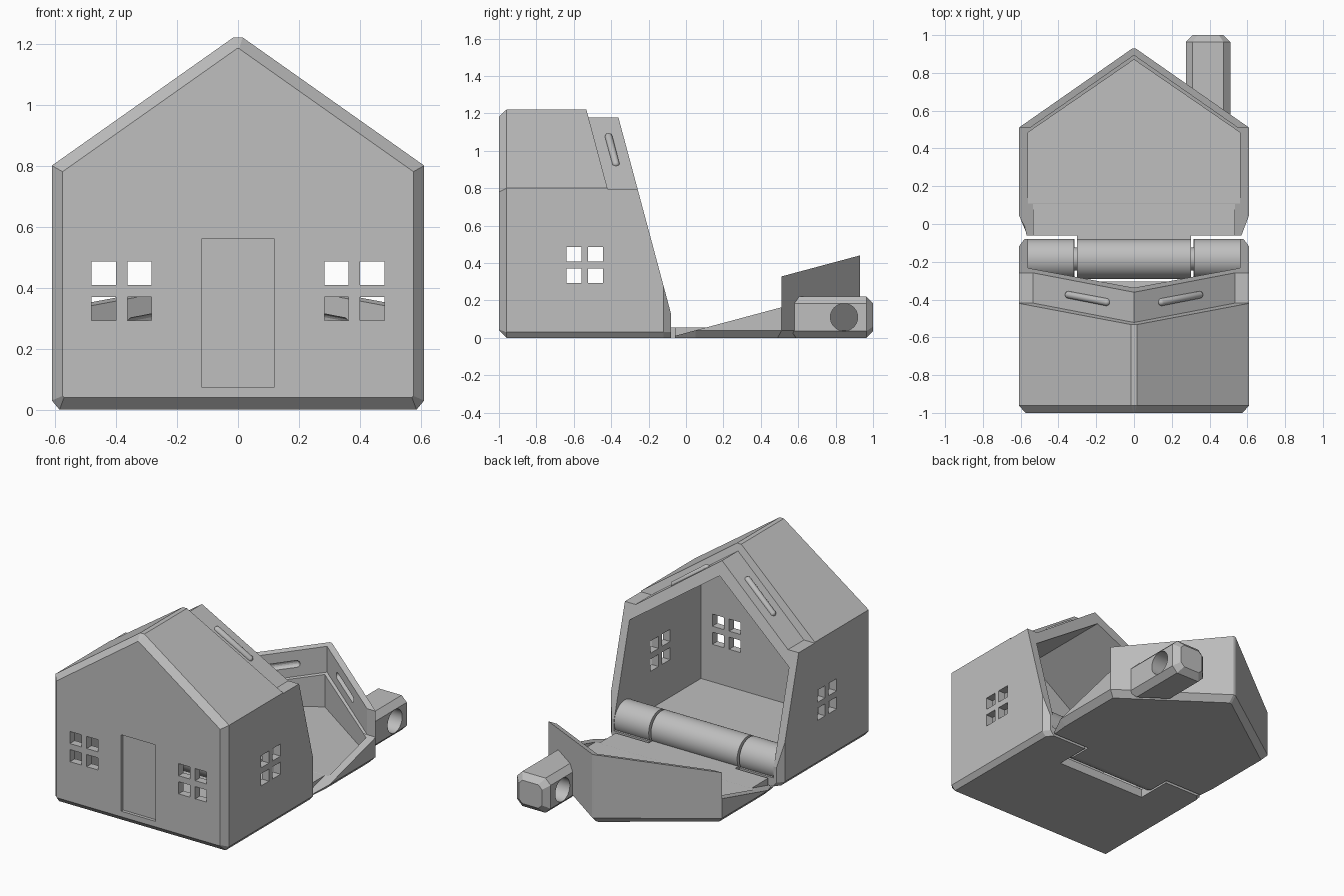
import bpy, bmesh, math
from mathutils import Vector

if "Cube" in bpy.data.objects:
    bpy.data.objects.remove(bpy.data.objects["Cube"])

TILT = math.tan(math.radians(15))   # slant of the seam between house and lid
grey = bpy.data.materials.new("plain grey")
grey.diffuse_color = (0.52, 0.52, 0.52, 1)
grey.use_nodes = True
grey.node_tree.nodes["Principled BSDF"].inputs["Base Color"].default_value = grey.diffuse_color


def finish(name, bm):
    bmesh.ops.recalc_face_normals(bm, faces=bm.faces)
    me = bpy.data.meshes.new(name)
    bm.to_mesh(me)
    bm.free()
    me.materials.append(grey)
    ob = bpy.data.objects.new(name, me)
    bpy.context.collection.objects.link(ob)
    return ob


def loft(name, rings):
    """Closed solid through rings of equal point count."""
    bm = bmesh.new()
    vs = [[bm.verts.new(p) for p in r] for r in rings]
    n = len(rings[0])
    for a, b in zip(vs, vs[1:]):
        for i in range(n):
            j = (i + 1) % n
            bm.faces.new((a[i], a[j], b[j], b[i]))
    bm.faces.new(vs[0])
    bm.faces.new(vs[-1])
    return finish(name, bm)


def along_x(name, yz, x0, x1):
    return loft(name, [[(x, y, z) for y, z in yz] for x in (x0, x1)])


def box(name, x0, x1, y0, y1, z0, z1):
    return along_x(name, [(y0, z0), (y1, z0), (y1, z1), (y0, z1)], x0, x1)


def rod(name, x0, x1, y, z, r, n=48):
    ring = [(y + r * math.cos(2 * math.pi * i / n), z + r * math.sin(2 * math.pi * i / n))
            for i in range(n)]
    return along_x(name, ring, x0, x1)


def capsule(name, p0, p1, r):
    p0, p1 = Vector(p0), Vector(p1)
    axis = (p1 - p0).normalized()
    bm = bmesh.new()
    bmesh.ops.create_uvsphere(bm, u_segments=16, v_segments=10, radius=r)
    rot = axis.to_track_quat('Z', 'Y')
    for v in bm.verts:
        top = v.co.z > 1e-5
        v.co = rot @ v.co + (p1 if top else p0)
    return finish(name, bm)


def cut(ob, cutter):
    m = ob.modifiers.new("cut", 'BOOLEAN')
    m.operation, m.solver, m.object = 'DIFFERENCE', 'EXACT', cutter
    bpy.context.view_layer.objects.active = ob
    bpy.ops.object.modifier_apply(modifier=m.name)
    bpy.data.objects.remove(cutter)


def smooth(ob):
    bpy.ops.object.select_all(action='DESELECT')
    ob.select_set(True)
    bpy.context.view_layer.objects.active = ob
    bpy.ops.object.shade_smooth_by_angle()


def mirrored(half):
    return half + [(-x, z) for x, z in reversed(half)]


# house shell: gabled prism with chamfered front, bottom and ridge
outer = mirrored([(.585, 0), (.61, .03), (.61, .8), (.015, 1.22)])
front = mirrored([(.57, .04), (.575, .045), (.575, .78), (.004, 1.183)])
house = loft("house_shell", [
    [(x, -1, z) for x, z in front],
    [(x, -.96, z) for x, z in outer],
    [(x, -.12, z) for x, z in outer],
    [(x - math.copysign(min(.03, abs(x)), x), -.08, z) for x, z in outer]])


def seam(z):
    return -.26 - TILT * (z - .8)


# slanted opening
cut(house, along_x("c", [(seam(-.2), -.2), (1, -.2), (1, 1.6), (seam(1.6), 1.6)], -1, 1))
# recessed lip around the opening in the roof
lip = [(.535, .795), (.9, .795), (.9, 1.5), (-.9, 1.5), (-.9, .795), (-.535, .795), (0, 1.178)]
cut(house, loft("c", [[(x, seam(z) + d, z) for x, z in lip] for d in (-.16, .5)]))
# room inside
room = [(.56, .055), (.56, .70), (0, 1.09), (-.56, .70), (-.56, .055)]
cut(house, loft("c", [[(x, y, z) for x, z in room] for y in (-.95, .3)]))
# gap for the middle hinge knuckle
cut(house, box("c", -.315, .315, -.305, .2, -.1, .3))
# door recess and four-pane windows
cut(house, box("c", -.12, .12, -1.1, -.98, .075, .56))
for z0, z1 in ((.293, .37), (.408, .485)):
    for x0, x1 in ((.283, .362), (.4, .48)):
        cut(house, box("c", x0, x1, -1.1, -.9, z0, z1))
        cut(house, box("c", -x1, -x0, -1.1, -.9, z0, z1))
    for y0, y1 in ((-.64, -.56), (-.525, -.445)):
        cut(house, box("c", -1, 1, y0, y1, z0, z1))

# snap ridges on the lip
for s, side in ((1, "right"), (-1, "left")):
    ends = []
    for x in (.145, .345):
        z = 1.178 - .716 * x
        ends.append((s * x, seam(z) - .08, z))
    smooth(capsule(side + "_snap_ridge", *ends, .02))

# lid: gabled tray lying behind the house, chamfered on its underside
edge = mirrored([(.58, -.06), (.61, .05), (.61, .51), (.008, .93)])
base = mirrored([(.565, -.06), (.575, .05), (.575, .49), (.008, .89)])
lid = loft("lid_tray", [
    [(x, y, 0) for x, y in base],
    [(x, y, .038) for x, y in edge],
    [(x, y, .6) for x, y in edge]])


def rim(y):
    return .163 + TILT * (y - .51)


# slanted rim with taller roof walls
cut(lid, along_x("c", [(-.5, .055), (.107, .055), (.51, rim(.51)), (.51, rim(.51) + .165),
                       (1.2, rim(1.2) + .165), (1.2, 1), (-.5, 1)], -1, 1))
# side walls taper down to nothing near the hinge
for s in (1, -1):
    cut(lid, along_x("c", [(-.3, rim(-.3)), (.2, rim(.2)), (.2, .5), (-.3, .5)], s * .535, s * .9))
# tray hollow, then the wider seat for the lip
hollow = [(.56, -.3), (.56, .485), (0, .87), (-.56, .485), (-.56, -.3)]
cut(lid, loft("c", [[(x, y, z) for x, y in hollow] for z in (.0555, .9)]))
seat = [(.7, .405), (0, .893), (-.7, .405), (-.7, .2), (.7, .2)]
seat = [(.575, .492), (0, .893), (-.575, .492), (-.5, .42), (.5, .42)]
cut(lid, loft("c", [[(x, y, rim(y) + .001) for x, y in seat], [(x, y, .9) for x, y in seat]]))
# snap grooves in the roof walls
for s in (1, -1):
    ends = []
    for x in (.145, .345):
        y = .893 - .697 * x
        ends.append((s * x, y, rim(y) + .08))
    cut(lid, capsule("c", *ends, .022))

# chimney handle with chamfered edges and a ring hole
x0, x1, h, c = .275, .51, .22, .036
octagon = [(x0 + c, 0), (x1 - c, 0), (x1, c), (x1, h - c), (x1 - c, h), (x0 + c, h), (x0, h - c), (x0, c)]
cx, cz = (x0 + x1) / 2, h / 2
kx, kz = 1 - c / (x1 - cx), 1 - c / cz
chimney = loft("chimney_handle", [
    [(x, .915 - .69 * x, z) for x, z in octagon],
    [(x, 1 - c, z) for x, z in octagon],
    [(cx + (x - cx) * kx, 1, cz + (z - cz) * kz) for x, z in octagon]])
cut(chimney, rod("c", 0, 1, .845, .11, .073))
smooth(chimney)

# hinge: two house knuckles, one lid knuckle with its tongue, and a pin
HY, HZ, HR = -.185, .106, .105
smooth(rod("right_knuckle", .318, .57, HY, HZ, HR))
smooth(rod("left_knuckle", -.57, -.318, HY, HZ, HR))
smooth(rod("middle_knuckle", -.303, .303, HY, HZ, HR))
smooth(rod("hinge_pin", -.33, .33, HY, HZ, .06))
box("hinge_tongue", -.303, .303, HY, -.055, .001, .055)
